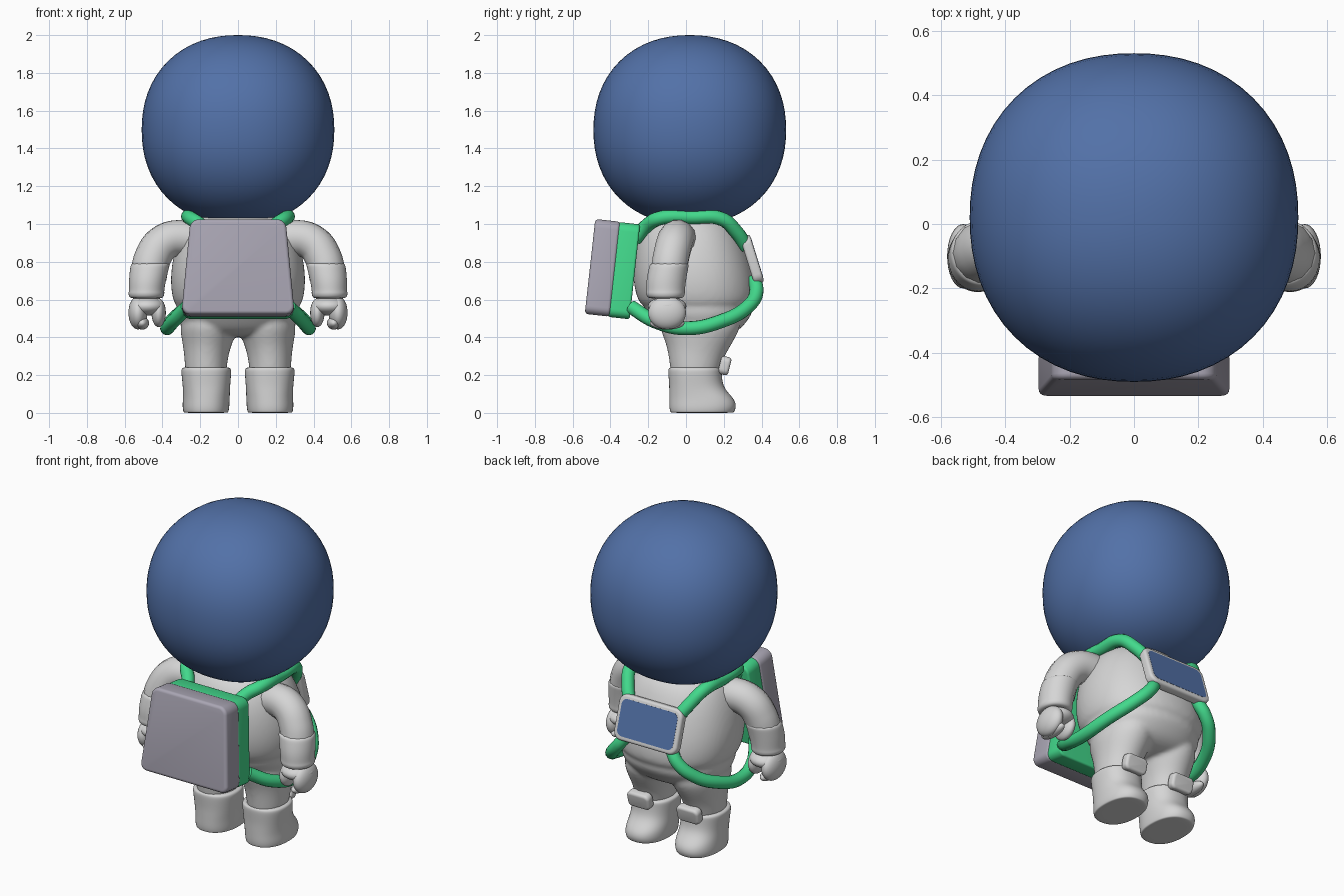
import bpy, bmesh, math
from mathutils import Matrix

if "Cube" in bpy.data.objects:
    bpy.data.objects.remove(bpy.data.objects["Cube"], do_unlink=True)


def material(name, rgb):
    m = bpy.data.materials.new(name)
    m.use_nodes = True
    m.diffuse_color = (*rgb, 1)
    m.node_tree.nodes["Principled BSDF"].inputs["Base Color"].default_value = (*rgb, 1)
    return m


SUIT = material("suit grey", (0.67, 0.67, 0.67))
BLUE = material("visor blue", (0.085, 0.165, 0.39))
GREEN = material("strap green", (0.055, 0.69, 0.26))
PACK = material("pack lilac grey", (0.40, 0.38, 0.455))


def select(*obs):
    bpy.ops.object.select_all(action='DESELECT')
    for ob in obs:
        ob.select_set(True)
    bpy.context.view_layer.objects.active = obs[0]


def finish(ob):
    """Apply modifiers and smooth the shading, keeping hard edges."""
    select(ob)
    bpy.ops.object.convert(target='MESH')
    bpy.ops.object.shade_smooth_by_angle(angle=math.radians(42))
    return ob


def add_object(name, bm, mat):
    bmesh.ops.recalc_face_normals(bm, faces=bm.faces)
    me = bpy.data.meshes.new(name)
    bm.to_mesh(me)
    bm.free()
    me.materials.append(mat)
    ob = bpy.data.objects.new(name, me)
    bpy.context.collection.objects.link(ob)
    return ob


def ellipsoid(name, centre, radii, mat, seg=32, power=2.0):
    """Rounded ball; a power above 2 makes it slightly boxy."""
    bm = bmesh.new()
    bmesh.ops.create_uvsphere(bm, u_segments=seg, v_segments=seg // 2, radius=1)
    for v in bm.verts:
        v.co /= sum(abs(c) ** power for c in v.co) ** (1 / power)
    bm.transform(Matrix.Translation(centre) @ Matrix.Diagonal((*radii, 1)))
    return finish(add_object(name, bm, mat))


def loft(name, rings, mat, side=1, power=2.0, seg=24):
    """Skin stacked ovals given as (z, centre x, rx, y back, y front)."""
    bm = bmesh.new()
    loops = []
    for z, cx, rx, y0, y1 in rings:
        loop = []
        for i in range(seg):
            a = math.tau * i / seg
            c, s = math.cos(a), math.sin(a)
            px = math.copysign(abs(c) ** (2 / power), c)
            py = math.copysign(abs(s) ** (2 / power), s)
            loop.append(bm.verts.new((side * (cx + rx * px),
                                      (y0 + y1) / 2 + (y1 - y0) / 2 * py, z)))
        loops.append(loop)
    for a, b in zip(loops, loops[1:]):
        for i in range(seg):
            j = (i + 1) % seg
            bm.faces.new((a[i], a[j], b[j], b[i]))
    bm.faces.new(loops[0])
    bm.faces.new(loops[-1])
    ob = add_object(name, bm, mat)
    ob.modifiers.new("Smooth", 'SUBSURF').levels = 2
    return finish(ob)


def tube(name, points, radius, mat, side=1):
    """Smooth round tube through the points."""
    cu = bpy.data.curves.new(name, 'CURVE')
    cu.dimensions = '3D'
    cu.bevel_depth = radius
    cu.bevel_resolution = 5
    cu.resolution_u = 10
    cu.use_fill_caps = True
    sp = cu.splines.new('BEZIER')
    sp.bezier_points.add(len(points) - 1)
    for bp, (x, y, z) in zip(sp.bezier_points, points):
        bp.co = (side * x, y, z)
        bp.handle_left_type = bp.handle_right_type = 'AUTO'
    cu.materials.append(mat)
    ob = bpy.data.objects.new(name, cu)
    bpy.context.collection.objects.link(ob)
    return finish(ob)


def slab(name, centre, size, mat, tilt=0, corner=0.04, edge=0.012, taper=1.0):
    """Rounded upright slab; taper narrows the top, tilt leans it."""
    bm = bmesh.new()
    bmesh.ops.create_cube(bm, size=1)
    for v in bm.verts:
        if v.co.z > 0:
            v.co.x *= taper
    bm.transform(Matrix.Diagonal((*size, 1)))
    across = [e for e in bm.edges
              if abs(e.verts[0].co.y - e.verts[1].co.y) > size[1] / 2]
    bmesh.ops.bevel(bm, geom=across, offset=corner, segments=6, profile=0.5,
                    affect='EDGES')
    bm.transform(Matrix.Translation(centre) @ Matrix.Rotation(tilt, 4, 'X'))
    ob = add_object(name, bm, mat)
    if edge:
        mod = ob.modifiers.new("Edge", 'BEVEL')
        mod.width = edge
        mod.segments = 4
        mod.angle_limit = math.radians(45)
    return finish(ob)


def fuse(parts, voxel):
    """Melt overlapping parts into one soft skin."""
    select(*parts)
    bpy.ops.object.join()
    mod = parts[0].modifiers.new("Melt", 'REMESH')
    mod.mode = 'VOXEL'
    mod.voxel_size = voxel
    parts[0].modifiers.new("Soften", 'SMOOTH').iterations = 6
    finish(parts[0])


# Helmet
ellipsoid("helmet", (0, 0.02, 1.498), (0.51, 0.51, 0.502), BLUE, 64, 2.17)

# Torso with a waist fold
body = [loft("body", [
    (0.40, 0, 0.16, -0.05, 0.19), (0.43, 0, 0.28, -0.13, 0.28),
    (0.49, 0, 0.315, -0.18, 0.33), (0.54, 0, 0.33, -0.22, 0.36),
    (0.565, 0, 0.322, -0.22, 0.35), (0.58, 0, 0.342, -0.25, 0.375),
    (0.65, 0, 0.358, -0.275, 0.38), (0.75, 0, 0.36, -0.285, 0.365),
    (0.88, 0, 0.335, -0.275, 0.325), (0.98, 0, 0.29, -0.24, 0.28),
    (1.04, 0, 0.23, -0.19, 0.23), (1.06, 0, 0.14, -0.12, 0.15)], SUIT, 1, 2.2)]

# Backpack: outer shell and green inner frame
LEAN = -0.11
slab("pack_shell", (0, -0.441, 0.768), (0.60, 0.135, 0.505), PACK,
     LEAN, 0.045, 0.018, 0.84)
slab("pack_groove", (0, -0.38, 0.76), (0.575, 0.06, 0.485), GREEN,
     LEAN, 0.04, 0.0, 0.84)
slab("pack_frame", (0, -0.328, 0.753), (0.59, 0.115, 0.505), GREEN,
     LEAN, 0.045, 0.012, 0.84)

# Chest panel with screen
TILT = 0.3
slab("chest_panel", (0, 0.35, 0.812), (0.43, 0.055, 0.265), SUIT, TILT, 0.05, 0.015)
slab("chest_screen", (0, 0.35 + 0.026 * math.cos(TILT), 0.812 + 0.026 * math.sin(TILT)),
     (0.38, 0.005, 0.215), BLUE, TILT, 0.035, 0)

for side, tag in ((1, "left_"), (-1, "right_")):
    # Leg, boot and knee pad
    body.append(loft(tag + "leg", [
        (0.16, 0.17, 0.10, -0.075, 0.16), (0.24, 0.17, 0.112, -0.085, 0.185),
        (0.30, 0.168, 0.117, -0.093, 0.205), (0.36, 0.163, 0.13, -0.105, 0.24),
        (0.41, 0.158, 0.145, -0.125, 0.27), (0.48, 0.155, 0.155, -0.15, 0.30),
        (0.54, 0.15, 0.12, -0.10, 0.25)], SUIT, side))
    loft(tag + "boot", [
        (0.0, 0.17, 0.115, -0.08, 0.25), (0.003, 0.17, 0.12, -0.085, 0.255),
        (0.03, 0.17, 0.125, -0.09, 0.268), (0.07, 0.168, 0.125, -0.09, 0.26),
        (0.11, 0.167, 0.125, -0.09, 0.22), (0.15, 0.167, 0.127, -0.09, 0.195),
        (0.21, 0.168, 0.133, -0.095, 0.19), (0.23, 0.168, 0.133, -0.095, 0.19),
        (0.24, 0.168, 0.125, -0.09, 0.18), (0.242, 0.168, 0.10, -0.07, 0.15)],
        SUIT, side, 2.3)
    slab(tag + "knee_pad", (side * 0.168, 0.205, 0.25), (0.15, 0.055, 0.098), SUIT,
         -0.25, 0.03, 0.016)

    # Arm, lower sleeve and wrist
    tube(tag + "upper_arm", [
        (0.20, -0.04, 0.90), (0.30, -0.045, 0.926), (0.395, -0.06, 0.90),
        (0.452, -0.08, 0.82), (0.475, -0.095, 0.72)], 0.097, SUIT, side)
    loft(tag + "lower_sleeve", [
        (0.605, 0.485, 0.07, -0.18, -0.035), (0.61, 0.485, 0.092, -0.207, -0.01),
        (0.635, 0.485, 0.097, -0.214, -0.004), (0.645, 0.484, 0.093, -0.21, -0.006),
        (0.70, 0.48, 0.099, -0.212, 0.001), (0.77, 0.468, 0.104, -0.197, 0.013),
        (0.79, 0.463, 0.104, -0.192, 0.017), (0.797, 0.46, 0.08, -0.16, -0.01)],
        SUIT, side)

    # Mitten hand
    for part, (cx, cz), radii in (
            ("palm", (0.482, 0.565), (0.094, 0.102, 0.05)),
            ("fingers", (0.53, 0.53), (0.05, 0.10, 0.088)),
            ("fingertips", (0.507, 0.475), (0.036, 0.092, 0.034)),
            ("thumb", (0.42, 0.53), (0.038, 0.08, 0.076))):
        ellipsoid(tag + part, (side * cx, -0.1, cz), radii, SUIT)

    # Harness straps
    tube(tag + "shoulder_strap", [
        (0.16, -0.27, 0.92), (0.19, -0.215, 0.985), (0.25, -0.14, 1.03),
        (0.262, 0.03, 1.036), (0.25, 0.19, 1.026), (0.21, 0.265, 0.96),
        (0.16, 0.32, 0.88)], 0.037, GREEN, side)
    tube(tag + "waist_strap", [
        (0.15, 0.36, 0.71), (0.20, 0.373, 0.64), (0.27, 0.33, 0.565),
        (0.35, 0.19, 0.487), (0.375, 0.0, 0.448), (0.345, -0.16, 0.483),
        (0.27, -0.29, 0.56)], 0.037, GREEN, side)

# Melt the legs into the torso
fuse(body, 0.012)
